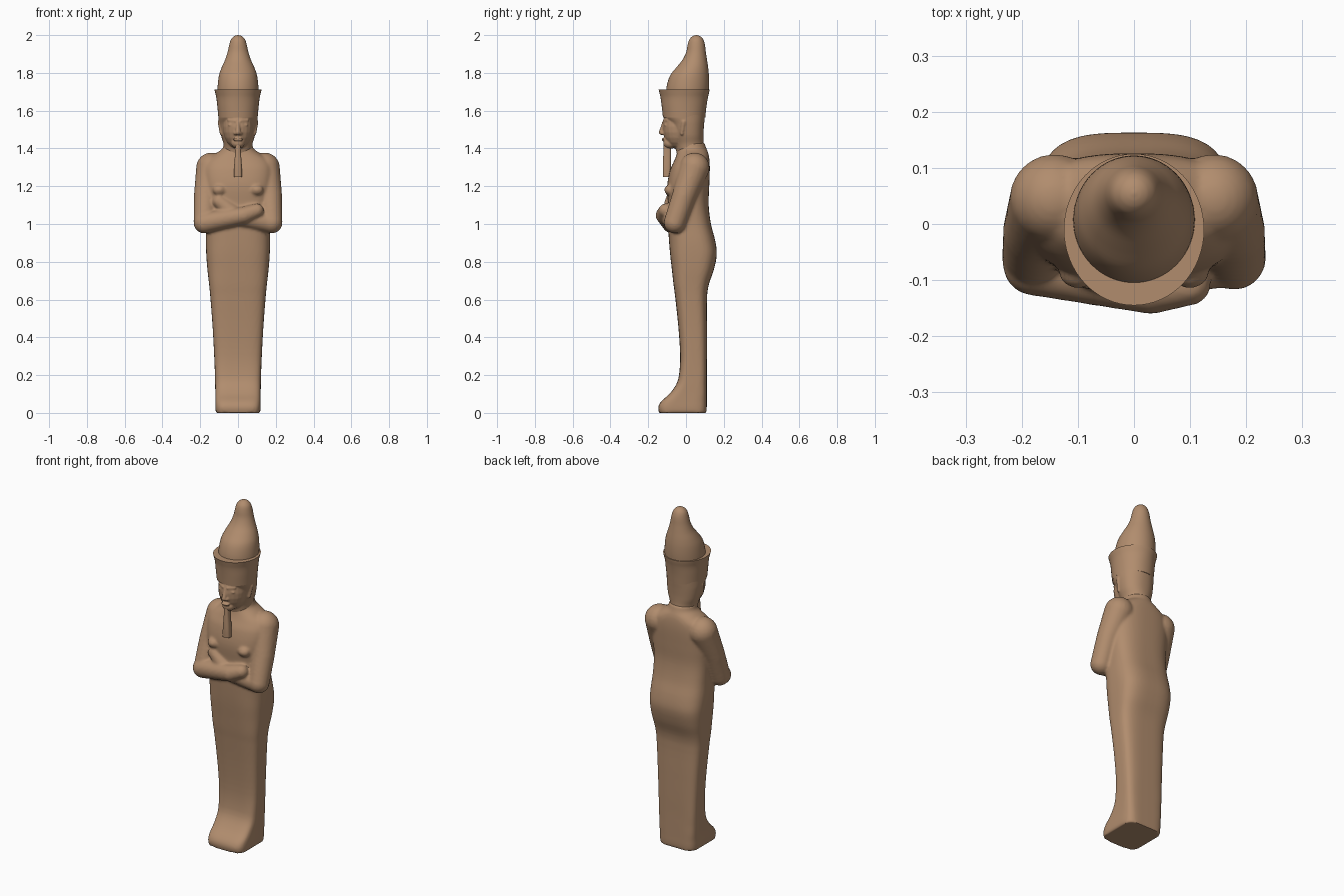
import bpy, bmesh, math
from mathutils import Vector, Matrix

clay = bpy.data.materials.new("clay_tan")
clay.diffuse_color = (0.44, 0.265, 0.155, 1)


def hermite(rings, steps):
    """Smoothly interpolate rings (z, half width, y front, y back, exponent)."""
    def slope(i, k):
        a, b = rings[max(i - 1, 0)], rings[min(i + 1, len(rings) - 1)]
        return (b[k] - a[k]) / (b[0] - a[0])
    out = []
    for i in range(len(rings) - 1):
        p, q = rings[i], rings[i + 1]
        h = q[0] - p[0]
        for s in range(steps):
            t = s / steps
            row = [p[0] + h * t]
            for k in range(1, 5):
                row.append((2*t**3 - 3*t**2 + 1) * p[k] + (t**3 - 2*t**2 + t) * h * slope(i, k)
                           + (3*t**2 - 2*t**3) * q[k] + (t**3 - t**2) * h * slope(i + 1, k))
            out.append(row)
    out.append(list(rings[-1]))
    return out


def loft(bm, rings, n=64, steps=4):
    """Closed stack of superellipse sections."""
    loops = []
    for z, w, yf, yb, e in hermite(rings, steps):
        cy, ry, loop = (yf + yb) / 2, (yb - yf) / 2, []
        for i in range(n):
            a = 2 * math.pi * i / n
            c, s = math.cos(a), math.sin(a)
            loop.append(bm.verts.new((w * math.copysign(abs(c) ** (2 / e), c),
                                      cy + ry * math.copysign(abs(s) ** (2 / e), s), z)))
        loops.append(loop)
    for a, b in zip(loops, loops[1:]):
        for i in range(n):
            j = (i + 1) % n
            bm.faces.new((a[i], a[j], b[j], b[i]))
    bm.faces.new(loops[0][::-1])
    bm.faces.new(loops[-1])


def blob(bm, c, r):
    m = Matrix.Translation(c) @ Matrix.Diagonal((r[0], r[1], r[2], 1))
    bmesh.ops.create_uvsphere(bm, u_segments=20, v_segments=12, radius=1, matrix=m)


def limb(bm, pts, steps=10):
    """Tapered round limb through (x, y, z, radius) points."""
    for a, b in zip(pts, pts[1:]):
        for s in range(steps + 1):
            p = Vector(a).lerp(Vector(b), s / steps)
            blob(bm, p[:3], (p[3],) * 3)


def finish(name, bm, voxel=0, smooth=4):
    me = bpy.data.meshes.new(name)
    bm.to_mesh(me)
    bm.free()
    ob = bpy.data.objects.new(name, me)
    bpy.context.collection.objects.link(ob)
    if voxel:  # fuse the overlapping forms into one skin
        r = ob.modifiers.new("fuse", 'REMESH')
        r.mode, r.voxel_size = 'VOXEL', voxel
        s = ob.modifiers.new("soften", 'SMOOTH')
        s.factor, s.iterations = 0.5, smooth
        dg = bpy.context.evaluated_depsgraph_get()
        new = bpy.data.meshes.new_from_object(ob.evaluated_get(dg))
        ob.modifiers.clear()
        ob.data = new
    ob.data.materials.clear()
    ob.data.materials.append(clay)
    bpy.ops.object.select_all(action='DESELECT')
    ob.select_set(True)
    bpy.context.view_layer.objects.active = ob
    bpy.ops.object.shade_smooth_by_angle(angle=math.radians(45))
    return ob


# Wrapped body: feet, legs, hips, torso
bm = bmesh.new()
loft(bm, [(0, .118, -.143, .108, 5), (.03, .12, -.147, .11, 5), (.06, .12, -.132, .11, 5),
          (.1, .12, -.088, .11, 5), (.15, .121, -.052, .11, 4.5), (.2, .122, -.037, .11, 4.5),
          (.3, .126, -.031, .111, 4), (.45, .134, -.04, .111, 3.8), (.62, .147, -.058, .112, 3.5),
          (.68, .153, -.066, .121, 3.5), (.76, .162, -.075, .148, 3.3), (.84, .168, -.084, .163, 3.2),
          (.91, .17, -.09, .155, 3), (1.0, .168, -.095, .132, 3), (1.1, .172, -.095, .12, 2.8),
          (1.2, .182, -.1, .123, 2.7), (1.29, .185, -.083, .126, 2.6), (1.34, .165, -.06, .124, 2.5),
          (1.375, .115, -.048, .118, 2.3), (1.4, .082, -.045, .108, 2), (1.43, .075, -.045, .098, 2)])
# Arms crossed over the chest
for s in (-1, 1):
    limb(bm, [(s * .142, .045, 1.298, .08), (s * .17, -.01, 1.15, .064), (s * .178, -.06, 1.008, .058)])
    blob(bm, (s * .1, -.085, 1.18), (.035, .03, .028))
limb(bm, [(-.178, -.072, 1.006, .056), (.03, -.115, 1.046, .046), (.1, -.108, 1.072, .037)], 14)
limb(bm, [(.178, -.058, 1.004, .054), (0, -.088, 1.035, .046), (-.1, -.076, 1.12, .036)], 14)
finish("body", bm, .0075, 5)

# Head with face and ears
bm = bmesh.new()
loft(bm, [(1.36, .078, -.045, .112, 2), (1.42, .076, -.06, .094, 2), (1.47, .09, -.072, .092, 2.2),
          (1.53, .1, -.09, .096, 2.2), (1.57, .104, -.118, .1, 2.2), (1.63, .106, -.124, .104, 2.1)])
blob(bm, (0, -.045, 1.515), (.08, .08, .118))
blob(bm, (0, -.085, 1.428), (.036, .036, .03))
limb(bm, [(0, -.118, 1.535, .009), (0, -.13, 1.485, .014)])
for x in (-.008, .008):
    blob(bm, (x, -.12, 1.448), (.02, .01, .007))
for s in (-1, 1):
    blob(bm, (s * .013, -.122, 1.48), (.01, .012, .009))
    blob(bm, (s * .034, -.106, 1.524), (.02, .011, .008))
    limb(bm, [(s * .014, -.118, 1.545, .007), (s * .05, -.1, 1.55, .007)])
    limb(bm, [(s * .094, -.012, 1.54, .014), (s * .088, -.022, 1.478, .009)])
finish("head", bm, .0045, 3)

# Ceremonial beard
bm = bmesh.new()
loft(bm, [(1.25, .022, -.122, -.08, 3), (1.3, .021, -.123, -.08, 3),
          (1.37, .016, -.12, -.08, 3), (1.42, .014, -.118, -.08, 3)], 24)
finish("beard", bm)

# Flared lower crown with a sharp rim
bm = bmesh.new()
loft(bm, [(1.565, .104, -.122, .102, 2.1), (1.62, .109, -.128, .108, 2.1),
          (1.67, .115, -.135, .116, 2), (1.7, .122, -.142, .123, 2), (1.712, .125, -.145, .125, 2)])
finish("crown_band", bm)

# Tall upper crown leaning backward
bm = bmesh.new()
loft(bm, [(1.69, .109, -.107, .119, 2), (1.74, .107, -.1, .122, 2), (1.79, .1, -.082, .121, 2),
          (1.83, .086, -.05, .117, 2), (1.87, .068, -.018, .111, 2), (1.91, .055, .001, .105, 2),
          (1.95, .046, .009, .1, 2), (1.975, .038, .017, .092, 2), (1.99, .026, .029, .081, 2),
          (1.997, .014, .041, .069, 2), (2.0, .002, .053, .057, 2)])
finish("crown_bulb", bm)
